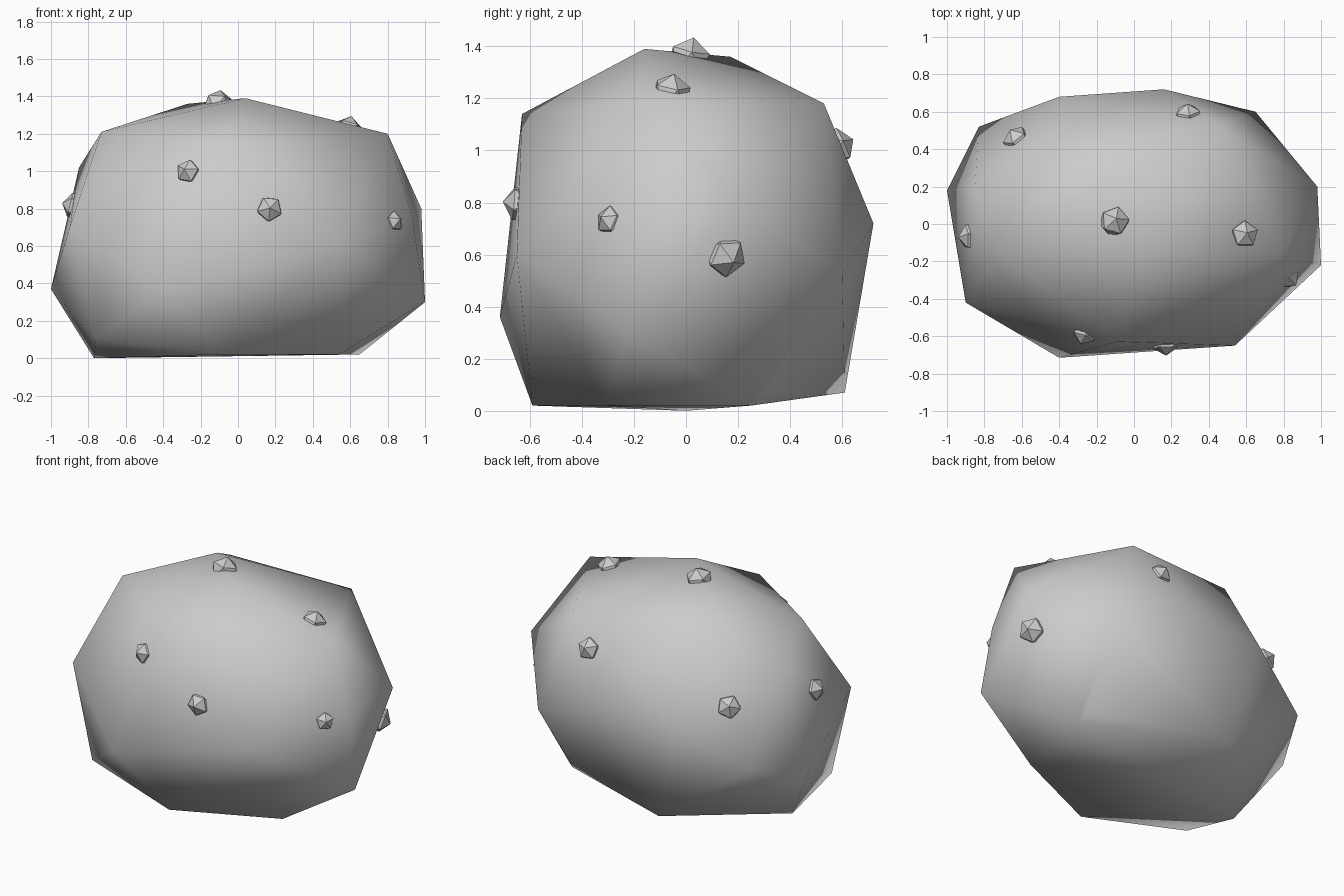
import bpy, bmesh
from mathutils import Vector, Matrix
from mathutils.bvhtree import BVHTree

if "Cube" in bpy.data.objects:
    bpy.data.objects.remove(bpy.data.objects["Cube"])

# Corner points of the boulder; its skin is their convex hull
CORNERS = [
    # crown
    (.04, -.16, 1.39), (-.27, .17, 1.36), (.8, -.15, 1.2), (.45, .53, 1.18),
    (-.09, -.63, 1.14), (-.73, -.15, 1.21), (-.35, .42, 1.23), (-.85, .2, 1.02),
    # girth
    (.98, .2, .8), (.93, -.2, .76), (.54, -.65, .6), (1, -.22, .3),
    (-.4, -.715, .36), (-.9, -.42, .7), (-1, .18, .37), (-.83, .52, .5),
    (-.4, .68, .74), (.16, .72, .72), (.65, .6, .53),
    # base
    (-.76, -.42, .1), (-.085, -.59, .02), (.54, -.31, .02), (.65, .25, .02),
    (.62, .31, .08), (-.23, .61, .07), (-.77, 0, 0),
]

# Approximate place and radius of each pebble
PEBBLES = [
    ((-.1, .02, 1.39), .085), ((.6, -.05, 1.27), .08), ((-.27, -.6, 1.0), .07),
    ((.17, -.67, .8), .075), ((.83, -.29, .73), .06), ((.95, .17, .58), .085),
    ((.29, .57, 1.01), .075), ((-.64, .47, .84), .078), ((-.9, -.07, .82), .075),
]


def add_object(name, bm, smooth):
    for f in bm.faces:
        f.smooth = smooth
    mesh = bpy.data.meshes.new(name)
    bm.to_mesh(mesh)
    obj = bpy.data.objects.new(name, mesh)
    bpy.context.collection.objects.link(obj)
    return obj


# Boulder: smooth shaded hull
hull = bmesh.new()
for p in CORNERS:
    hull.verts.new(p)
res = bmesh.ops.convex_hull(hull, input=hull.verts)
loose = [v for v in hull.verts if not v.link_faces]
bmesh.ops.delete(hull, geom=loose, context='VERTS')
bmesh.ops.recalc_face_normals(hull, faces=hull.faces)
add_object("boulder", hull, True)
tree = BVHTree.FromBMesh(hull)

# Pebbles: flat shaded icosahedra half sunk in the boulder
for i, (place, radius) in enumerate(PEBBLES):
    spot, normal, _, _ = tree.find_nearest(Vector(place))
    bm = bmesh.new()
    bmesh.ops.create_icosphere(bm, subdivisions=1, radius=radius)
    turn = normal.to_track_quat('Z', 'Y').to_matrix().to_4x4()
    spin = Matrix.Rotation(i * .7, 4, 'Z')
    bm.transform(Matrix.Translation(spot - normal * .02) @ turn @ spin)
    add_object(f"pebble_{i + 1}", bm, False)
    bm.free()
hull.free()
